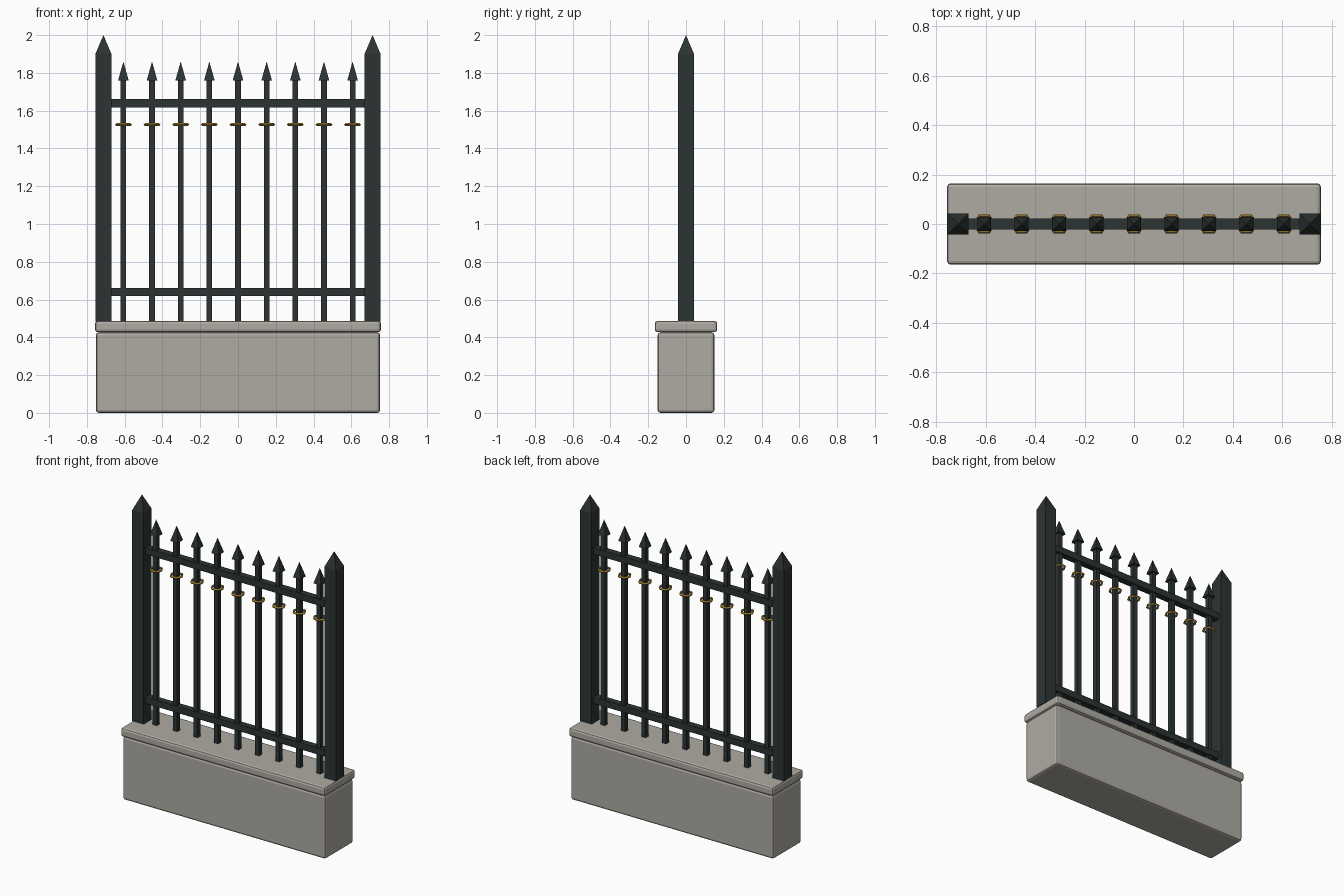
import bpy
import math

cube = bpy.data.objects.get("Cube")
if cube:
    bpy.data.objects.remove(cube, do_unlink=True)


def material(name, rgb):
    mat = bpy.data.materials.new(name)
    mat.use_nodes = True
    mat.diffuse_color = (*rgb, 1)
    mat.node_tree.nodes["Principled BSDF"].inputs["Base Color"].default_value = (*rgb, 1)
    return mat


stone = material("warm grey stone", (0.43, 0.41, 0.37))
iron = material("dark green iron", (0.025, 0.034, 0.033))
gold = material("aged gold", (0.45, 0.27, 0.04))


def finish(name, mat):
    obj = bpy.context.object
    obj.name = name
    obj.data.materials.append(mat)
    return obj


def box(name, mat, x, half_x, half_y, z0, z1, bevel=0):
    bpy.ops.mesh.primitive_cube_add(size=2, location=(x, 0, (z0 + z1) / 2))
    obj = bpy.context.object
    obj.scale = (half_x, half_y, (z1 - z0) / 2)
    bpy.ops.object.transform_apply(location=False, rotation=False, scale=True)
    if bevel:
        mod = obj.modifiers.new("worn edges", "BEVEL")
        mod.width = bevel
        mod.segments = 2
    return finish(name, mat)


def pyramid(name, mat, x, half, z0, z1):
    # Four-sided point with its edges turned to line up with the axes
    bpy.ops.mesh.primitive_cone_add(vertices=4, radius1=half * math.sqrt(2), radius2=0,
                                    depth=z1 - z0, location=(x, 0, (z0 + z1) / 2),
                                    rotation=(0, 0, math.pi / 4))
    return finish(name, mat)


# Stone plinth and coping
box("plinth", stone, 0, 0.752, 0.15, 0, 0.427, 0.015)
box("coping", stone, 0, 0.757, 0.165, 0.427, 0.487, 0.015)

# End posts with pointed caps
for side, x in (("right", -0.7125), ("left", 0.7125)):
    box(side + "_post", iron, x, 0.0425, 0.0425, 0.485, 1.9)
    pyramid(side + "_post_cap", iron, x, 0.0425, 1.9, 2)

# Horizontal rails
for name, z in (("lower_rail", 0.64), ("upper_rail", 1.64)):
    box(name, iron, 0, 0.675, 0.022, z - 0.022, z + 0.022)

# Pickets with spear points and gold collars
for i in range(9):
    x = (i - 4) * 0.1517
    box(f"picket_{i + 1}", iron, x, 0.015, 0.015, 0.485, 1.77)
    pyramid(f"spear_point_{i + 1}", iron, x, 0.028, 1.76, 1.86)
    bpy.ops.mesh.primitive_torus_add(major_segments=6, minor_segments=4, major_radius=0.037,
                                     minor_radius=0.008, location=(x, 0, 1.526))
    finish(f"collar_{i + 1}", gold)
